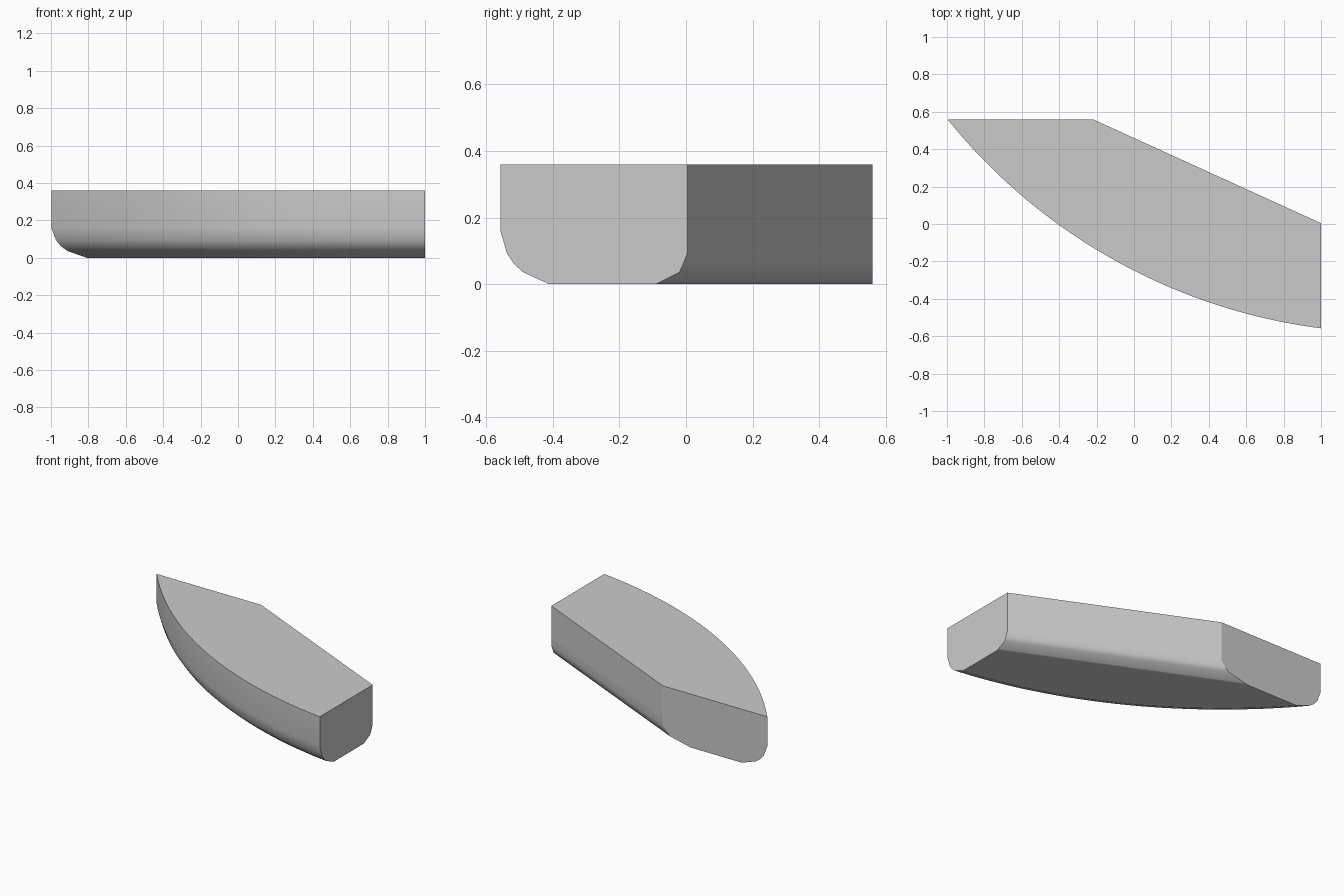
import bpy, bmesh
from math import sqrt

cube = bpy.data.objects.get("Cube")
if cube:
    bpy.data.objects.remove(cube, do_unlink=True)

# Plain grey finish
grey = bpy.data.materials.new("plain_grey")
grey.use_nodes = True
COLOUR = (0.6, 0.6, 0.6, 1)
grey.diffuse_color = COLOUR
grey.node_tree.nodes["Principled BSDF"].inputs["Base Color"].default_value = COLOUR

# Plan outline: arc in front, straight slanted back, two square-cut ends
CX, CY, R = 1.392, 2.487, 3.07
END_X, END_Y = 1.0, 0.56
BACK_X, BACK_Y = -0.22, 0.004
SLOPE = (END_Y - BACK_Y) / (END_X - BACK_X)
STEPS = 32

# Height, inset of the arc, inset of the back edge
LEVELS = [(0, 0.145, 0.094), (0.006, 0.132, 0.082), (0.035, 0.069, 0.024),
          (0.06, 0.041, 0.013), (0.092, 0.02, 0), (0.16, 0, 0), (0.36, 0, 0)]


def outline(z, front_inset, back_inset):
    r = R - front_inset
    start = CX - sqrt(r * r - (CY - END_Y) ** 2)
    points = []
    for i in range(STEPS + 1):
        x = start + (END_X - start) * i / STEPS
        points.append((x, CY - sqrt(r * r - (x - CX) ** 2), z))
    points.append((END_X, BACK_Y - back_inset, z))
    points.append((BACK_X - back_inset / SLOPE, END_Y, z))
    return points


# Body: outlines lofted from the rounded bottom to the flat top
bm = bmesh.new()
rings = [[bm.verts.new(p) for p in outline(*level)] for level in LEVELS]
count = len(rings[0])
sharp_columns = (0, STEPS, STEPS + 1, STEPS + 2)
for low, high in zip(rings, rings[1:]):
    for i in range(count):
        j = (i + 1) % count
        bm.faces.new((low[i], low[j], high[j], high[i]))
bottom = bm.faces.new(reversed(rings[0]))
top = bm.faces.new(rings[-1])
for face in bm.faces:
    face.smooth = True

# Crisp rim, corners and end cuts; only the lower rounding blends
for edge in top.edges:
    edge.smooth = False
for low, high in zip(rings, rings[1:]):
    for i in sharp_columns:
        bm.edges.get((low[i], high[i])).smooth = False
for i in (STEPS, STEPS + 2):
    bm.edges.get((rings[0][i], rings[0][(i + 1) % count])).smooth = False
bmesh.ops.recalc_face_normals(bm, faces=bm.faces)

mesh = bpy.data.meshes.new("curved_block")
bm.to_mesh(mesh)
bm.free()
mesh.materials.append(grey)
block = bpy.data.objects.new("curved_block", mesh)
bpy.context.collection.objects.link(block)

# Keep the broad faces flat while the rounding stays smooth
weighted = block.modifiers.new("flat_faces", 'WEIGHTED_NORMAL')
weighted.keep_sharp = True
